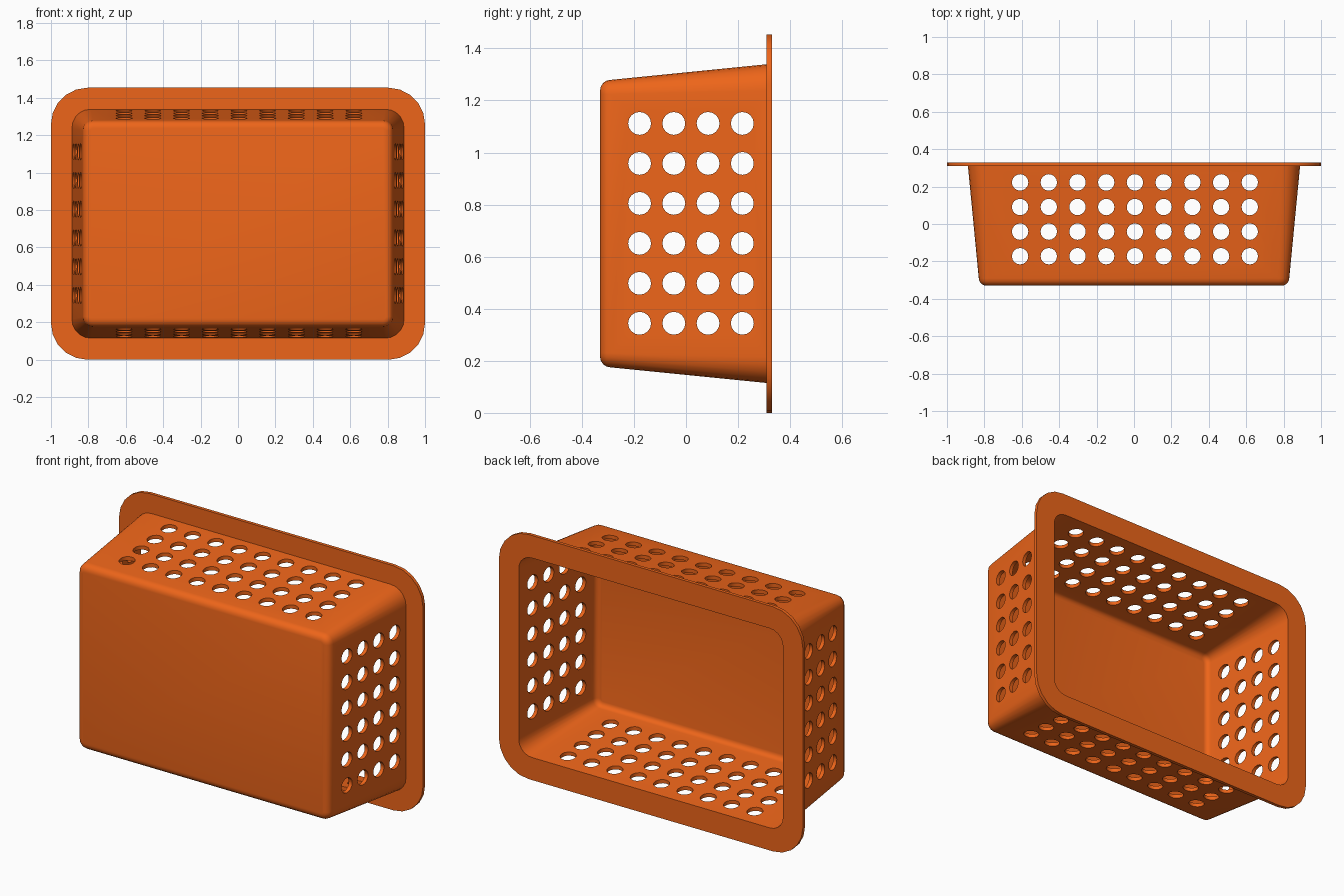
import bpy, bmesh, math
from mathutils import Matrix

if "Cube" in bpy.data.objects:
    bpy.data.objects.remove(bpy.data.objects["Cube"])

CZ = 0.727          # height of the basket's centre line
SEG = 5             # segments per rounded corner


def ring(bm, hx, hz, r, y):
    """Rounded rectangle loop in the XZ plane."""
    verts = []
    for q, (sx, sz) in enumerate([(1, 1), (-1, 1), (-1, -1), (1, -1)]):
        for i in range(SEG + 1):
            a = math.pi / 2 * (q + i / SEG)
            verts.append(bm.verts.new((sx * (hx - r) + r * math.cos(a), y,
                                       CZ + sz * (hz - r) + r * math.sin(a))))
    return verts


def fillet(hx, hz, r, floor_y, f):
    """Ring sizes curving from a side wall into the floor."""
    out = []
    for i in range(5):
        a = math.pi / 2 * i / 4
        d = f * (1 - math.cos(a))
        out.append((hx - d, hz - d, r - d, floor_y + f * (1 - math.sin(a))))
    return out


# Basket shell: inner floor -> inner wall -> flange -> outer wall -> outer floor
inner = fillet(0.808, 0.53, 0.045, -0.31, 0.03)[::-1]
rim = [(0.869, 0.593, 0.085, 0.33), (1.0, 0.727, 0.195, 0.33),
       (1.0, 0.727, 0.195, 0.31), (0.888, 0.612, 0.10, 0.31)]
outer = fillet(0.83, 0.552, 0.055, -0.33, 0.04)
bm = bmesh.new()
loops = [ring(bm, *p) for p in inner + rim + outer]
for a, b in zip(loops, loops[1:]):
    n = len(a)
    for i in range(n):
        j = (i + 1) % n
        bm.faces.new((a[i], a[j], b[j], b[i]))
bm.faces.new(loops[0])
bm.faces.new(loops[-1])
bmesh.ops.recalc_face_normals(bm, faces=bm.faces)
mesh = bpy.data.meshes.new("basket")
bm.to_mesh(mesh)
bm.free()
basket = bpy.data.objects.new("basket", mesh)
bpy.context.collection.objects.link(basket)

mat = bpy.data.materials.new("orange_plastic")
mat.diffuse_color = (0.85, 0.13, 0.01, 1)
mat.use_nodes = True
mat.node_tree.nodes["Principled BSDF"].inputs["Base Color"].default_value = mat.diffuse_color
mesh.materials.append(mat)


def drill(name, centres, axis, length):
    """Cut a grid of round holes straight through both opposite walls."""
    rot = Matrix.Rotation(math.pi / 2, 4, 'Y') if axis == 'X' else Matrix()
    cb = bmesh.new()
    for c in centres:
        bmesh.ops.create_cone(cb, cap_ends=True, segments=16, radius1=0.044,
                              radius2=0.044, depth=length,
                              matrix=Matrix.Translation(c) @ rot)
    me = bpy.data.meshes.new(name)
    cb.to_mesh(me)
    cb.free()
    me.materials.append(mat)
    cutter = bpy.data.objects.new(name, me)
    cutter.hide_render = True
    bpy.context.collection.objects.link(cutter)
    mod = basket.modifiers.new(name, 'BOOLEAN')
    mod.operation = 'DIFFERENCE'
    mod.solver = 'EXACT'
    mod.object = cutter
    bpy.context.view_layer.objects.active = basket
    bpy.ops.object.modifier_apply(modifier=name)
    bpy.data.objects.remove(cutter)


# Holes in the top/bottom walls and in the two end walls
drill("long_wall_holes", [(0.005 + 0.1535 * (i - 4), 0.025 + 0.1315 * (j - 1.5), CZ)
                          for i in range(9) for j in range(4)], 'Z', 2)
drill("end_wall_holes", [(0, 0.019 + 0.1315 * (j - 1.5), 0.728 + 0.1535 * (i - 2.5))
                         for i in range(6) for j in range(4)], 'X', 3)

# Smooth rounded corners, crisp rim and hole edges
bpy.ops.object.select_all(action='DESELECT')
basket.select_set(True)
bpy.context.view_layer.objects.active = basket
bpy.ops.object.shade_smooth_by_angle(angle=math.radians(30))
